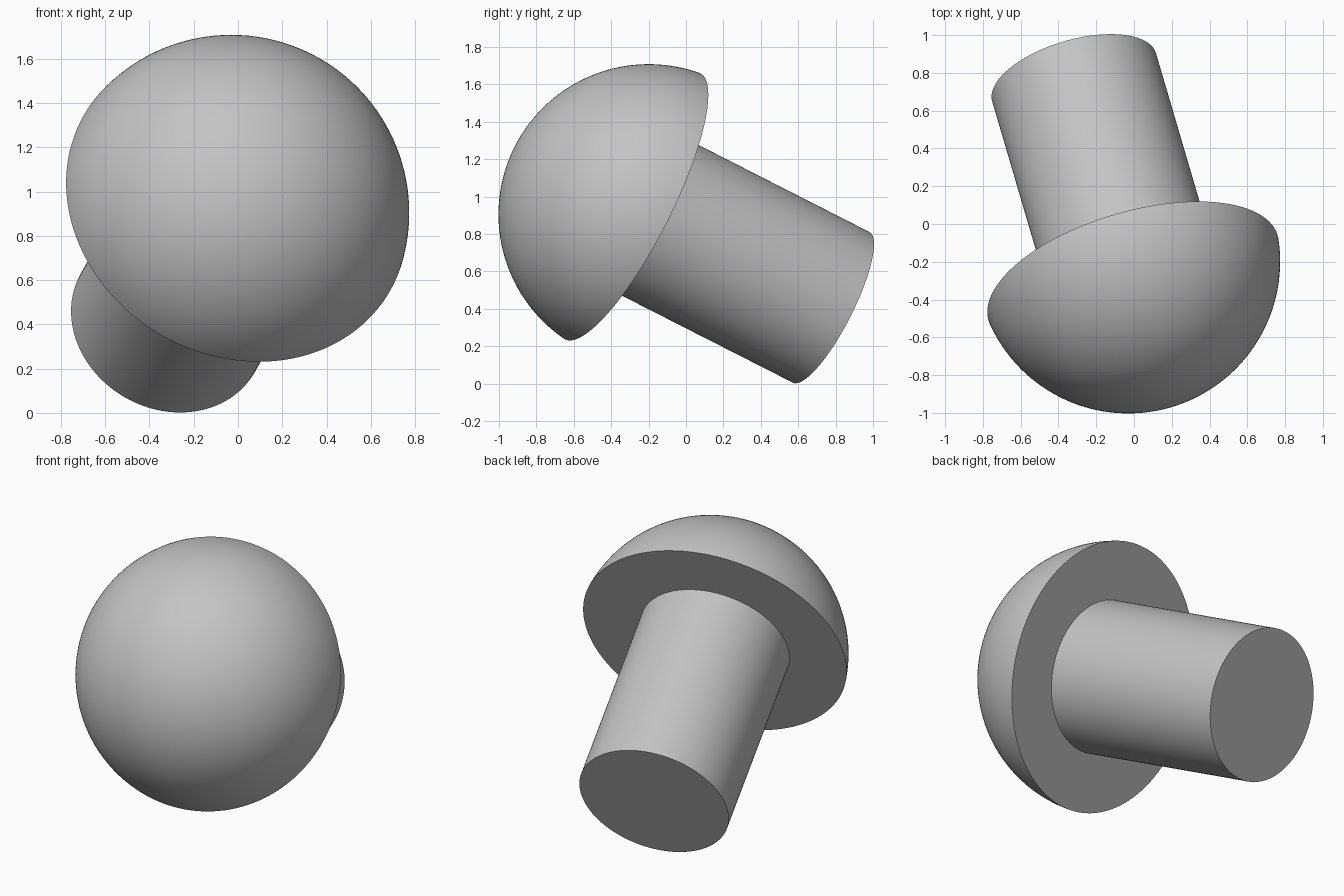
import bpy, bmesh, math
from mathutils import Vector, Matrix

if "Cube" in bpy.data.objects:
    bpy.data.objects.remove(bpy.data.objects["Cube"])

SEGMENTS = 128
RIM = Vector((-0.005, -0.285, 0.948))       # centre of the flat underside
END = Vector((-0.317, 0.776, 0.408))        # centre of the shaft's free end
AXIS = (END - RIM).normalized()
LENGTH = (END - RIM).length
BALL_R, CUT = 0.804, 0.10                   # dome radius, cut offset from its centre
SHAFT_R = 0.452

grey = bpy.data.materials.new("grey")
grey.diffuse_color = (0.55, 0.55, 0.55, 1)
grey.use_nodes = True
grey.node_tree.nodes["Principled BSDF"].inputs["Base Color"].default_value = grey.diffuse_color

# Local z runs along the shaft, with the origin on the underside of the head
frame = Matrix.Translation(RIM) @ AXIS.to_track_quat('Z', 'Y').to_matrix().to_4x4()


def lathe(name, profile):
    """Revolve (radius, height) points around the shared axis."""
    bm = bmesh.new()
    verts = [bm.verts.new((r, 0, z)) for r, z in profile]
    edges = [bm.edges.new(pair) for pair in zip(verts, verts[1:])]
    bmesh.ops.spin(bm, geom=verts + edges, cent=(0, 0, 0), axis=(0, 0, 1),
                   angle=2 * math.pi, steps=SEGMENTS)
    bmesh.ops.remove_doubles(bm, verts=bm.verts, dist=1e-5)
    bmesh.ops.dissolve_degenerate(bm, edges=bm.edges, dist=1e-6)
    bmesh.ops.recalc_face_normals(bm, faces=bm.faces)
    bm.transform(frame)
    mesh = bpy.data.meshes.new(name)
    bm.to_mesh(mesh)
    bm.free()
    mesh.materials.append(grey)
    obj = bpy.data.objects.new(name, mesh)
    bpy.context.collection.objects.link(obj)
    bpy.ops.object.select_all(action='DESELECT')
    obj.select_set(True)
    bpy.context.view_layer.objects.active = obj
    bpy.ops.object.shade_smooth_by_angle(angle=math.radians(35))
    return obj


# Domed head: slightly less than half a ball, closed by a flat underside
rim_angle = math.acos(CUT / BALL_R)
steps = 48
dome = [(BALL_R * math.sin(rim_angle * i / steps),
         CUT - BALL_R * math.cos(rim_angle * i / steps)) for i in range(steps + 1)]
lathe("domed_head", dome + [(0, 0)])

# Plain round shaft, seated a little into the head
lathe("shaft", [(0, -0.02), (SHAFT_R, -0.02), (SHAFT_R, LENGTH), (0, LENGTH)])
